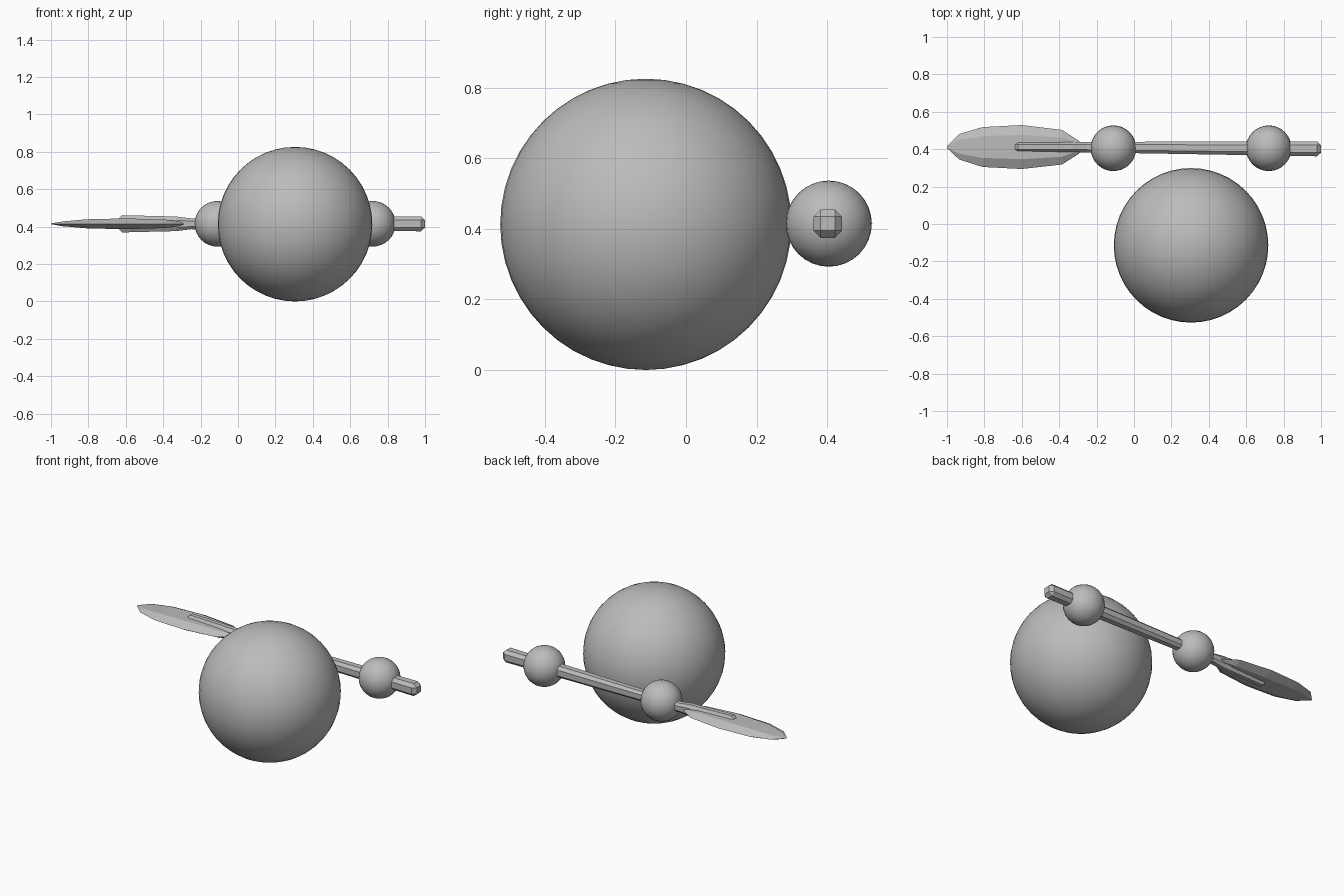
import bpy, bmesh, math

if "Cube" in bpy.data.objects:
    bpy.data.objects.remove(bpy.data.objects["Cube"])

grey = bpy.data.materials.new("plain grey")
grey.diffuse_color = (0.5, 0.5, 0.5, 1)
grey.use_nodes = True
grey.node_tree.nodes["Principled BSDF"].inputs["Base Color"].default_value = grey.diffuse_color

AXIS_Z = 0.415


def add_sphere(name, loc, r, seg, rings):
    bpy.ops.mesh.primitive_uv_sphere_add(segments=seg, ring_count=rings, radius=r, location=loc)
    ob = bpy.context.object
    ob.name = name
    bpy.ops.object.shade_smooth()
    ob.data.materials.append(grey)
    return ob


def loft(name, rings):
    """Skin a list of equal-length point loops and close both ends."""
    bm = bmesh.new()
    loops = [[bm.verts.new(p) for p in ring] for ring in rings]
    n = len(loops[0])
    for a, b in zip(loops, loops[1:]):
        for i in range(n):
            j = (i + 1) % n
            bm.faces.new((a[i], a[j], b[j], b[i]))
    bm.faces.new(loops[0])
    bm.faces.new(loops[-1])
    bmesh.ops.remove_doubles(bm, verts=bm.verts, dist=0.0005)
    bmesh.ops.recalc_face_normals(bm, faces=bm.faces)
    me = bpy.data.meshes.new(name)
    bm.to_mesh(me)
    bm.free()
    me.materials.append(grey)
    ob = bpy.data.objects.new(name, me)
    bpy.context.collection.objects.link(ob)
    return ob


def shaft_ring(x, y, hy, hz, cap=False):
    """Chamfered square section; a cap ring shrinks to the small end square."""
    full = 0.5 if cap else 1.0
    pts = [(full, -.5), (full, .5), (.5, full), (-.5, full),
           (-full, .5), (-full, -.5), (-.5, -full), (.5, -full)]
    return [(x, y + a * hy, AXIS_Z + b * hz) for a, b in pts]


def blade_ring(x, lo, hi, h):
    """Six-sided section: sharp edges with a flat on top and below."""
    c, w = (lo + hi) / 2, (hi - lo) / 2 * 0.55
    z = AXIS_Z
    return [(x, lo, z), (x, c - w, z - h), (x, c + w, z - h),
            (x, hi, z), (x, c + w, z + h), (x, c - w, z + h)]


# balls
add_sphere("large_ball", (0.305, -0.114, 0.413), 0.413, 48, 24)
for side, x in (("left", -0.11), ("right", 0.72)):
    add_sphere(side + "_small_ball", (x, 0.405, AXIS_Z), 0.122, 32, 16)

# chamfered shaft, tapering towards the blade
loft("shaft", [
    shaft_ring(1.0, .402, .04, .04, True),
    shaft_ring(.978, .402, .04, .04),
    shaft_ring(-.25, .411, .028, .029),
    shaft_ring(-.33, .411, .027, .039),
    shaft_ring(-.62, .412, .026, .046),
    shaft_ring(-.642, .412, .026, .046, True),
])

# leaf-shaped blade
loft("blade", [
    blade_ring(-1.0, .406, .416, .002),
    blade_ring(-.935, .345, .481, .013),
    blade_ring(-.81, .305, .518, .024),
    blade_ring(-.60, .294, .529, .029),
    blade_ring(-.385, .318, .503, .022),
    blade_ring(-.295, .375, .445, .008),
    blade_ring(-.28, .40, .425, .004),
])
